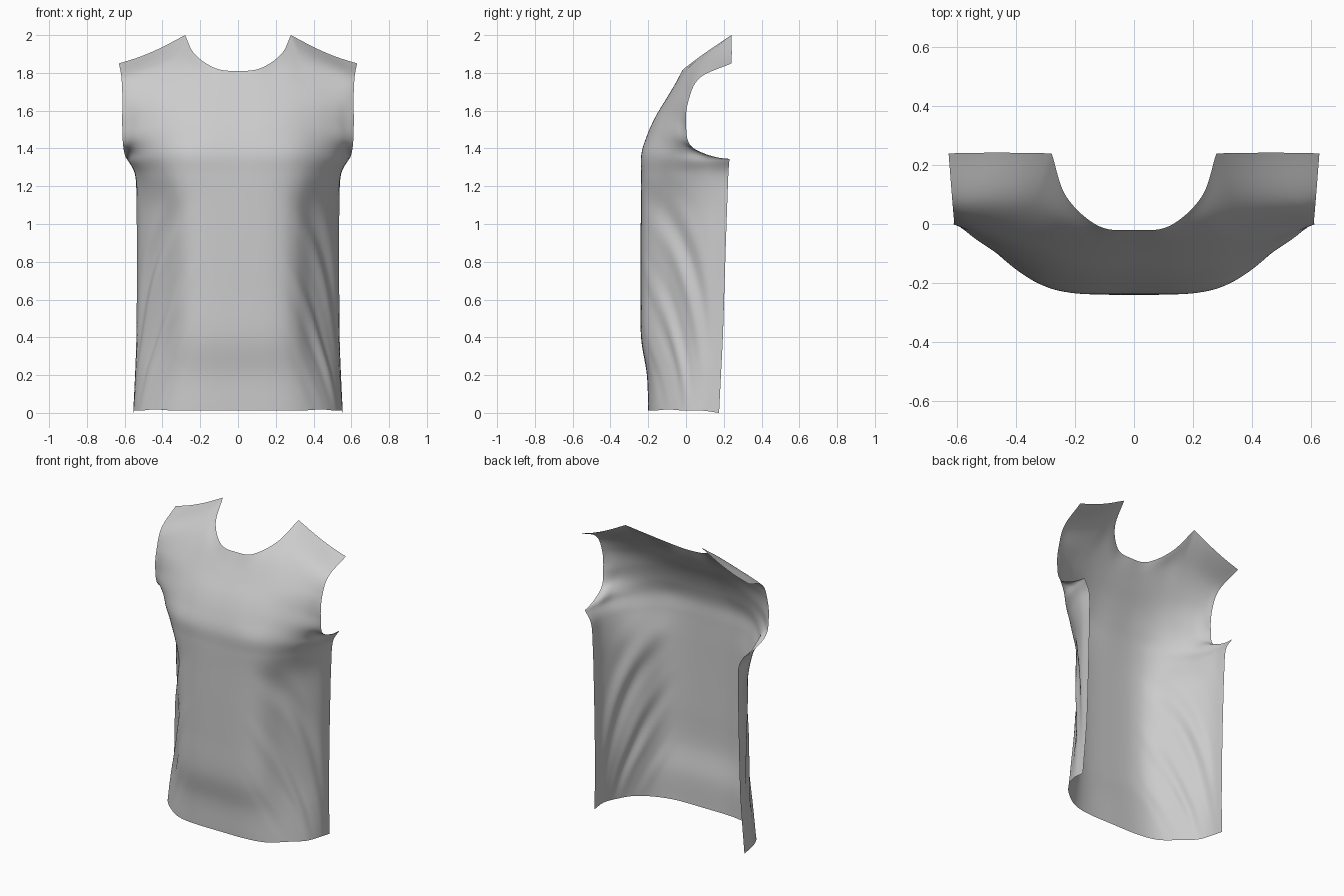
import bpy, bmesh
from math import sin, pi, exp
from mathutils import Vector

if "Cube" in bpy.data.objects:
    bpy.data.objects.remove(bpy.data.objects["Cube"])

SUB_U, SUB_V = 10, 10


def spline(pts, t):
    """Catmull-Rom curve through pts, t runs from 0 to len(pts)-1."""
    n = len(pts) - 1
    i = min(int(t), n - 1)
    f = t - i
    p1, p2 = pts[i], pts[i + 1]
    p0 = pts[i - 1] if i > 0 else 2 * p1 - p2
    p3 = pts[i + 2] if i + 2 <= n else 2 * p2 - p1
    return 0.5 * (2 * p1 + (p2 - p0) * f + (2 * p0 - 5 * p1 + 4 * p2 - p3) * f * f
                  + (3 * p1 - p0 - 3 * p2 + p3) * f ** 3)


def row(*pts):
    return [Vector(p) for p in pts]


# Waist rows: a boxy and a rounded half-section, mixed per level and scaled
# by half width, front y and side-edge y
boxy = [(0, 0), (.37, .005), (.62, .08), (.82, .25), (.95, .48), (1, .74), (1, 1)]
rounded = [(0, 0), (.36, .02), (.56, .12), (.73, .36), (.87, .58), (.97, .80), (1, 1)]
levels = [(.012, .555, -.200, .175, .3), (.2, .545, -.207, .185, .55),
          (.4, .538, -.238, .195, .9), (.65, .536, -.24, .203, 1),
          (.9, .536, -.24, .211, 1), (1.1, .537, -.239, .218, .9),
          (1.26, .545, -.238, .224, .4)]
rows = []
for z, w, f, e, k in levels:
    sec = [Vector(p).lerp(Vector(q), k) for p, q in zip(boxy, rounded)]
    rows.append([Vector((s.x * w, f + s.y * (e - f), z)) for s in sec])
rows[0][3].z, rows[0][6].z = .018, 0
ARMPIT = len(rows)

# Chest rows, centre to armhole edge
rows.append(row((0, -.235, 1.37), (.2, -.233, 1.37), (.33, -.198, 1.37), (.45, -.113, 1.36),
                (.54, 0, 1.35), (.575, .12, 1.345), (.588, .23, 1.345)))
rows.append(row((0, -.205, 1.47), (.17, -.203, 1.47), (.31, -.175, 1.47), (.43, -.12, 1.46),
                (.53, -.055, 1.45), (.58, -.005, 1.43), (.607, .035, 1.405)))
rows.append(row((0, -.16, 1.57), (.16, -.158, 1.57), (.29, -.138, 1.57), (.41, -.1, 1.56),
                (.51, -.055, 1.55), (.57, -.02, 1.54), (.613, 0, 1.53)))
rows.append(row((0, -.1, 1.67), (.15, -.095, 1.675), (.28, -.072, 1.69), (.4, -.045, 1.69),
                (.5, -.02, 1.68), (.57, 0, 1.67), (.612, .015, 1.66)))
rows.append(row((0, -.055, 1.745), (.13, -.045, 1.76), (.25, .01, 1.82), (.34, .06, 1.85),
                (.46, .07, 1.825), (.56, .072, 1.795), (.617, .075, 1.775)))
# Neckline, neck corner and shoulder seam
top = row((0, -.02, 1.81), (.12, -.007, 1.825), (.23, .093, 1.9), (.28, .24, 2.0),
          (.41, .242, 1.932), (.52, .242, 1.885), (.63, .24, 1.85))


def mirrored(pts):
    return [Vector((-p.x, p.y, p.z)) for p in reversed(pts[1:])] + pts


rows = [mirrored(r) for r in rows]
top = mirrored(top)


def top_point(t):
    """Top edge, with sharp corners where the neck meets the shoulders."""
    if t <= 3:
        return spline(top[:4], t)
    if t >= 9:
        return spline(top[9:], t - 9)
    return spline(top[3:10], t - 3)


def column_point(col, t, u):
    """Smooth column, turning into a sharp armpit corner towards the edge."""
    smooth = spline(col, t)
    if t <= ARMPIT:
        split = spline(col[:ARMPIT + 1], t)
    else:
        lead = 2 * col[ARMPIT] - col[ARMPIT + 1]
        lead.z = col[ARMPIT + 1].z
        split = spline([lead] + col[ARMPIT:], t - ARMPIT + 1)
    return smooth.lerp(split, (abs(u) / 6) ** 6)


def fold(u, z):
    """Diagonal cloth folds on the flanks and a crease at the armpit."""
    a = abs(u)
    if z > 1.5:
        return 0
    ph = 17 * z + (a - 3) * (6.5 - 4 * z) + (.8 if u < 0 else 0)
    flank = exp(-((a - 3.6) / 1.3) ** 2) * max(0, sin(pi * min(z / 1.35, 1)))
    crease = exp(-((z - 1.37) / .03) ** 2) * exp(-((a - 4.6) / .7) ** 2)
    return .009 * flank * (sin(ph) + .4 * sin(1.7 * ph + 1)) - .008 * crease


# Shirt front sheet
bm = bmesh.new()
nu, nv = 12 * SUB_U, len(rows) * SUB_V
grid, params = [[None] * (nu + 1) for _ in range(nv + 1)], []
for i in range(nu + 1):
    t = i / SUB_U
    column = [spline(r, t) for r in rows] + [top_point(t)]
    for j in range(nv + 1):
        grid[j][i] = bm.verts.new(column_point(column, j / SUB_V, t - 6))
        params.append((grid[j][i], t - 6))
for j in range(nv):
    for i in range(nu):
        bm.faces.new((grid[j][i], grid[j][i + 1], grid[j + 1][i + 1], grid[j + 1][i]))
bm.normal_update()
moves = [(v, v.normal * fold(u, v.co.z)) for v, u in params]
for v, d in moves:
    v.co += d
for f in bm.faces:
    f.smooth = True

mesh = bpy.data.meshes.new("shirt_front")
bm.to_mesh(mesh)
bm.free()
obj = bpy.data.objects.new("shirt_front", mesh)
bpy.context.collection.objects.link(obj)
